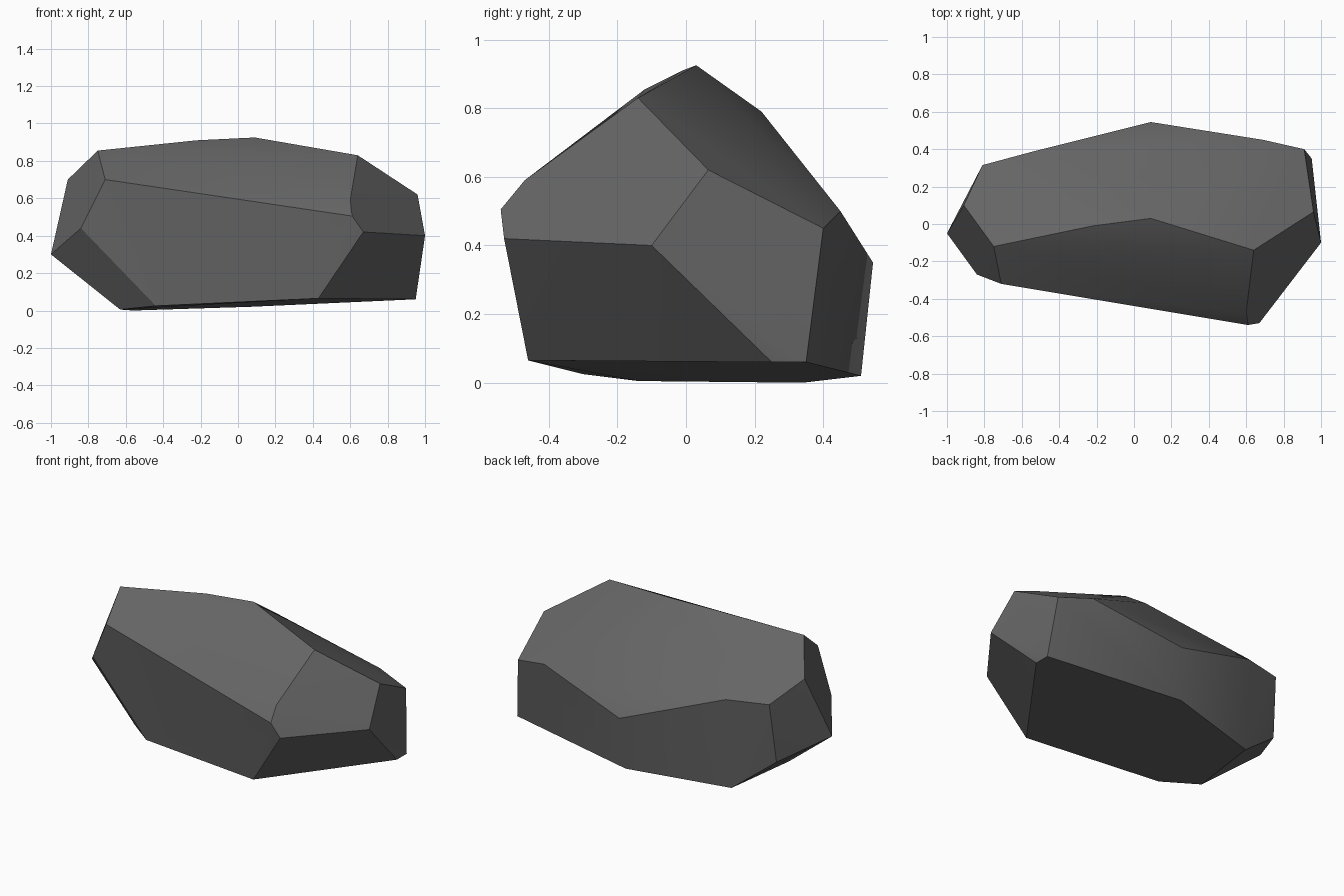
import bpy
import bmesh
import math

# Remove the default cube only
default_cube = bpy.data.objects.get("Cube")
if default_cube:
    bpy.data.objects.remove(default_cube, do_unlink=True)


def make_material(name, grey):
    material = bpy.data.materials.new(name)
    material.use_nodes = True
    colour = (grey, grey, grey, 1.0)
    material.diffuse_color = colour
    material.node_tree.nodes["Principled BSDF"].inputs["Base Color"].default_value = colour
    return material


def build_hull(name, corner_groups, material):
    """Wrap the corner points in a convex skin and merge flat neighbours."""
    bm = bmesh.new()
    for group in corner_groups:
        for corner in group:
            bm.verts.new(corner)
    hull = bmesh.ops.convex_hull(bm, input=bm.verts[:])
    loose = {v for v in hull["geom_interior"] + hull["geom_unused"]
             if isinstance(v, bmesh.types.BMVert)}
    bmesh.ops.delete(bm, geom=list(loose), context='VERTS')
    bmesh.ops.dissolve_limit(bm, angle_limit=math.radians(2),
                             verts=bm.verts[:], edges=bm.edges[:])
    bmesh.ops.recalc_face_normals(bm, faces=bm.faces[:])
    mesh = bpy.data.meshes.new(name)
    bm.to_mesh(mesh)
    bm.free()
    mesh.materials.append(material)
    rock = bpy.data.objects.new(name, mesh)
    bpy.context.collection.objects.link(rock)
    return rock


# Crest running along the top, and the swell behind it
crest = [(-.75, -.12, .855), (-.22, -.01, .91), (.09, .03, .925),
         (.64, -.14, .83), (.1, .22, .79)]

# Brow where the sloping top meets the front wall
brow = [(-.71, -.32, .7), (0, -.43, .59), (.6, -.47, .59),
        (.61, -.54, .505), (.67, -.53, .42)]

# Blunt end on the left (+x)
left_end = [(1, -.1, .4), (.96, .065, .62), (.91, .4, .45), (.69, .45, .5)]

# Back shoulder
back_edge = [(.09, .545, .35), (-.55, .385, .58), (-.81, .315, .59)]

# Pointed end on the right (-x)
right_end = [(-.91, .1, .7), (-1, -.05, .3), (-.84, -.27, .44), (-.83, .27, .21)]

# Underside
base = [(.43, -.46, .065), (.95, .25, .06), (.95, .35, .06), (.07, .51, .02),
        (-.56, .34, 0), (-.63, -.14, .005), (-.44, -.3, .025)]

stone = make_material("dark grey stone", .13)
boulder = build_hull("boulder", [crest, brow, left_end, back_edge, right_end, base], stone)

# Soft facets with crisp main edges
bpy.ops.object.select_all(action='DESELECT')
boulder.select_set(True)
bpy.context.view_layer.objects.active = boulder
bpy.ops.object.shade_smooth_by_angle(angle=math.radians(27))
